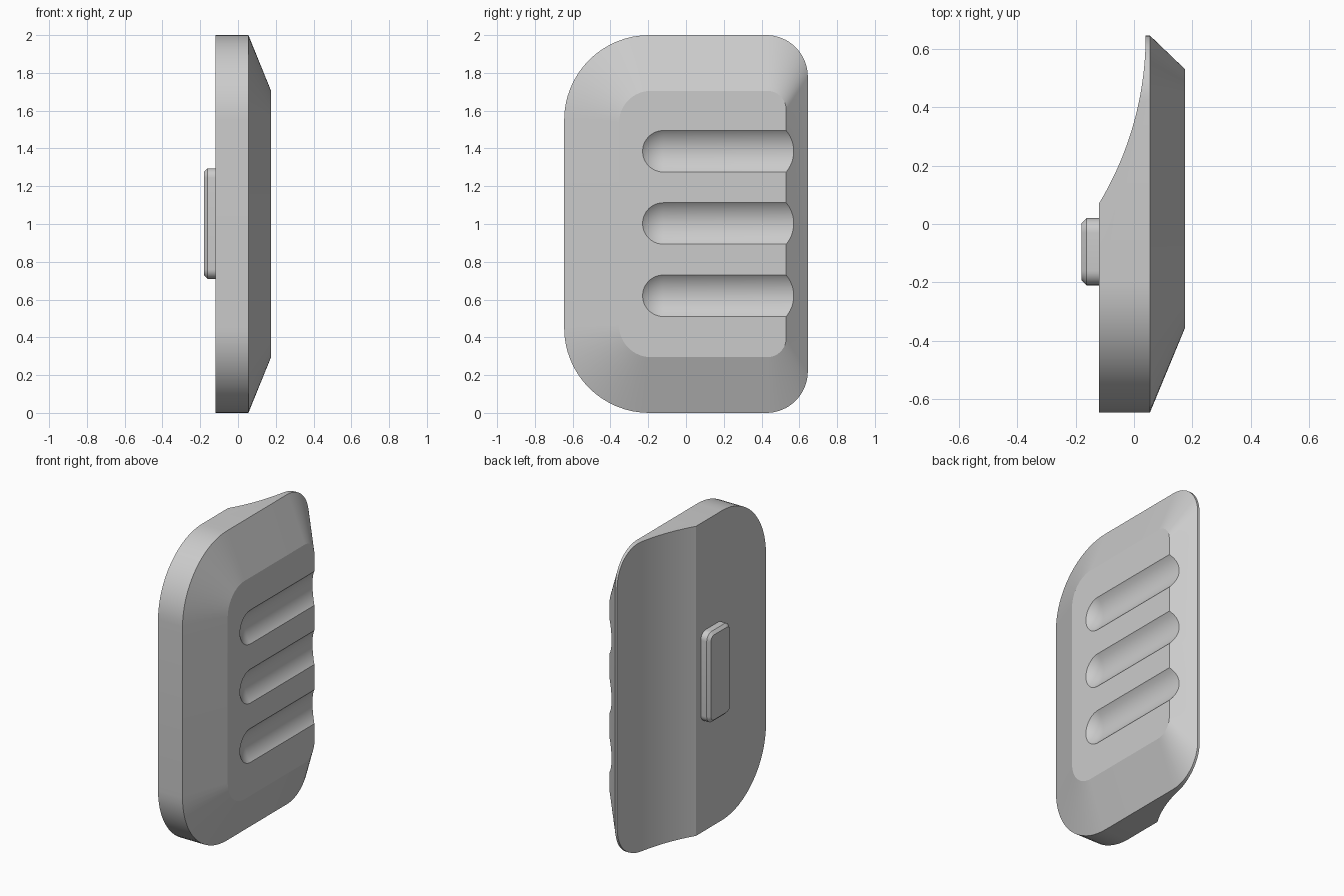
import bpy, bmesh
from math import sin, cos, pi, sqrt, radians

if "Cube" in bpy.data.objects:
    bpy.data.objects.remove(bpy.data.objects["Cube"])


def loft(name, rings):
    """Skin matching closed rings of points and cap both ends."""
    bm = bmesh.new()
    rows = [[bm.verts.new(p) for p in ring] for ring in rings]
    n = len(rows[0])
    for a, b in zip(rows, rows[1:]):
        for i in range(n):
            j = (i + 1) % n
            bm.faces.new((a[i], a[j], b[j], b[i]))
    bm.faces.new(rows[0][::-1])
    bm.faces.new(rows[-1])
    bmesh.ops.recalc_face_normals(bm, faces=bm.faces)
    mesh = bpy.data.meshes.new(name)
    bm.to_mesh(mesh)
    bm.free()
    obj = bpy.data.objects.new(name, mesh)
    bpy.context.collection.objects.link(obj)
    return obj


def outline(x, y0, y1, z0, z1, r_low, r_high, steps=16):
    """Rounded rectangle in the YZ plane; separate radii for the two y sides."""
    corners = [(y1 - r_high, z1 - r_high, r_high, 0),
               (y0 + r_low, z1 - r_low, r_low, 1),
               (y0 + r_low, z0 + r_low, r_low, 2),
               (y1 - r_high, z0 + r_high, r_high, 3)]
    return [(x, y + r * cos((q + i / steps) * pi / 2), z + r * sin((q + i / steps) * pi / 2))
            for y, z, r, q in corners for i in range(steps + 1)]


def cut(target, cutter):
    cutter.hide_render = True
    mod = target.modifiers.new("cut", 'BOOLEAN')
    mod.operation = 'DIFFERENCE'
    mod.solver = 'EXACT'
    mod.object = cutter
    bpy.ops.object.select_all(action='DESELECT')
    bpy.context.view_layer.objects.active = target
    target.select_set(True)
    bpy.ops.object.modifier_apply(modifier=mod.name)
    bpy.data.objects.remove(cutter)


def smooth(obj, degrees):
    bpy.ops.object.select_all(action='DESELECT')
    bpy.context.view_layer.objects.active = obj
    obj.select_set(True)
    bpy.ops.object.shade_smooth_by_angle(angle=radians(degrees))


# Main plate with a sloped border up to the raised face
body = loft("grip_plate", [
    outline(-0.12, -0.645, 0.645, 0, 2, 0.45, 0.22),
    outline(0.055, -0.645, 0.645, 0, 2, 0.45, 0.22),
    outline(0.175, -0.355, 0.53, 0.295, 1.705, 0.17, 0.10)])

# Concave scoop on the back
R = 1.113
arc = [(0.04 - R + sqrt(R * R - (0.645 - y) ** 2), y)
       for y in [-0.1 + 0.745 * i / 32 for i in range(33)]]
profile = arc + [(0.04, 0.8), (-0.3, 0.8), (-0.3, -0.1)]
cut(body, loft("back_scoop_cutter", [[(x, y, z) for x, y in profile] for z in (-0.2, 2.2)]))

# Three finger grooves: round-ended channels running off the edge
r, cx, start, sides = 0.165, 0.298, -0.12, 64
for zc in (0.62, 1.003, 1.385):
    stations = [(start - r * cos(a), r * sin(a))
                for a in [pi / 2 * (i + 0.2) / 16.2 for i in range(17)]]
    stations.append((0.9, r))
    rings = [[(cx + s * cos(2 * pi * k / sides), y, zc + s * sin(2 * pi * k / sides))
              for k in range(sides)] for y, s in stations]
    cut(body, loft("groove_cutter", rings))
smooth(body, 18)

# Chamfered locating peg on the back
peg = loft("back_peg", [
    outline(-0.115, -0.21, 0.02, 0.71, 1.295, 0.05, 0.05, 8),
    outline(-0.162, -0.21, 0.02, 0.71, 1.295, 0.05, 0.05, 8),
    outline(-0.18, -0.192, 0.002, 0.728, 1.277, 0.032, 0.032, 8)])
smooth(peg, 30)
